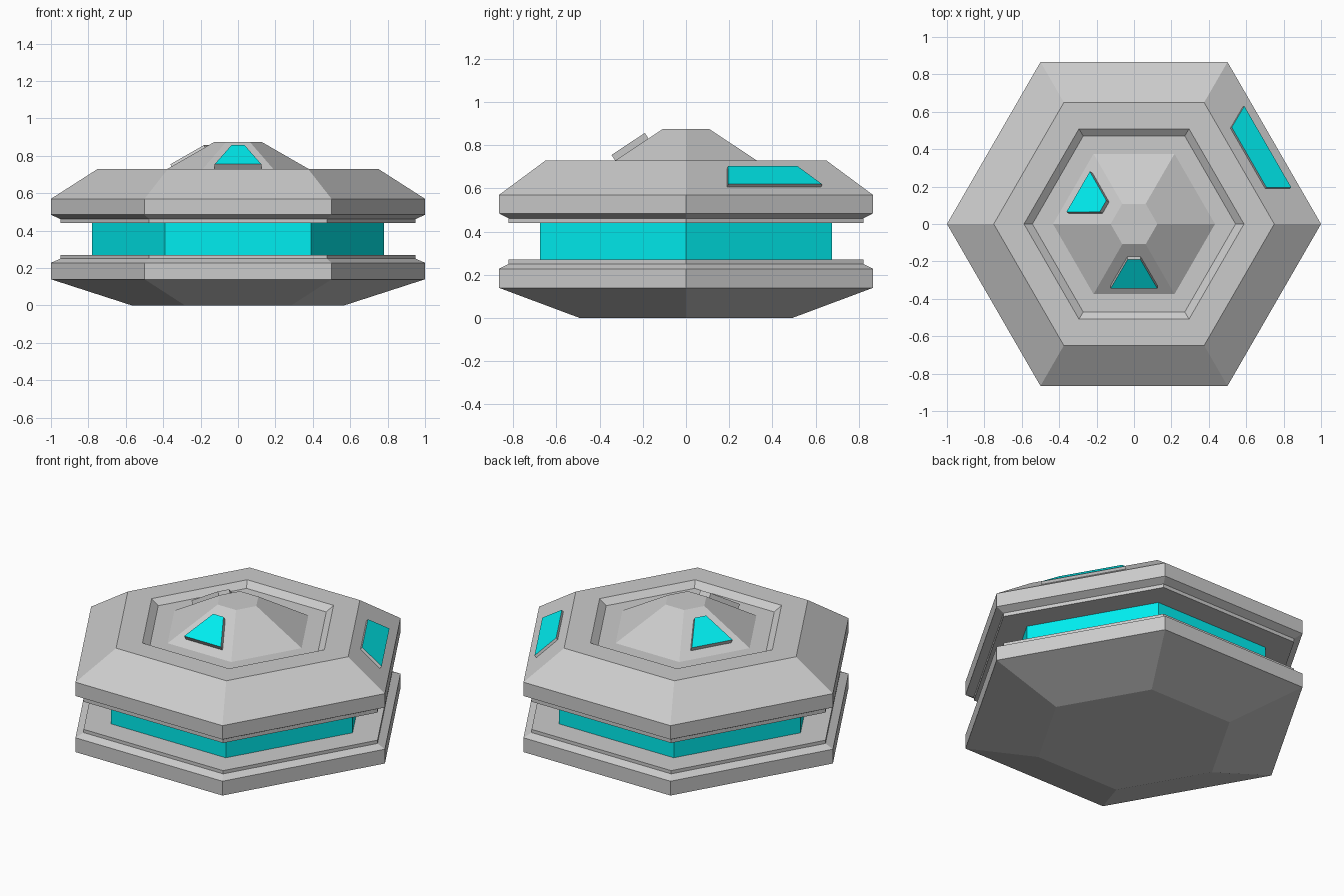
import bpy, bmesh
from math import sin, cos, pi, radians
from mathutils import Vector

if "Cube" in bpy.data.objects:
    bpy.data.objects.remove(bpy.data.objects["Cube"])

cyan = bpy.data.materials.new("cyan_glow")
cyan.diffuse_color = (0.0, 0.85, 0.87, 1)
cyan.use_nodes = True
cyan.node_tree.nodes["Principled BSDF"].inputs["Base Color"].default_value = cyan.diffuse_color


def finish(name, bm, mats=()):
    bmesh.ops.recalc_face_normals(bm, faces=bm.faces[:])
    me = bpy.data.meshes.new(name)
    bm.to_mesh(me)
    bm.free()
    for m in mats:
        me.materials.append(m)
    ob = bpy.data.objects.new(name, me)
    bpy.context.collection.objects.link(ob)
    return ob


def hex_lathe(name, profile, mats=()):
    """Six-sided solid from (corner radius, height) points, bottom to top."""
    bm = bmesh.new()
    rings = [[bm.verts.new((r * cos(k * pi / 3), r * sin(k * pi / 3), z))
              for k in range(6)] for r, z in profile]
    for a, b in zip(rings, rings[1:]):
        for k in range(6):
            n = (k + 1) % 6
            bm.faces.new((a[k], a[n], b[n], b[k]))
    bm.faces.new(rings[0][::-1])
    bm.faces.new(rings[-1])
    return finish(name, bm, mats)


def slope_panel(name, angle, low, high, thick):
    """Trapezoid plate on a sloped side; low/high = (distance, z, half width) of its lit face."""
    a = radians(angle)
    out, side = Vector((cos(a), sin(a), 0)), Vector((-sin(a), cos(a), 0))
    up = Vector((0, 0, 1))
    top = [out * d + up * z + side * w * s
           for d, z, w, s in ((*low, -1), (*low, 1), (*high, 1), (*high, -1))]
    normal = (out * (high[1] - low[1]) + up * (low[0] - high[0])).normalized()
    bm = bmesh.new()
    t = [bm.verts.new(p) for p in top]
    b = [bm.verts.new(p - normal * thick) for p in top]
    lit = bm.faces.new(t)
    lit.material_index = 1
    bm.faces.new(b[::-1])
    for k in range(4):
        n = (k + 1) % 4
        bm.faces.new((t[k], b[k], b[n], t[n]))
    grey = bpy.data.materials.get("panel_rim") or bpy.data.materials.new("panel_rim")
    return finish(name, bm, (grey, cyan))


# Lower hull with stepped lip
hex_lathe("lower_hull", [(0.567, 0), (1, 0.14), (1, 0.228), (0.95, 0.25), (0.95, 0.27)])

# Glowing middle band
hex_lathe("glow_core", [(0.78, 0.265), (0.78, 0.445)], (cyan,))

# Upper hull: lip, sloped roof, sunken groove and central dome
hex_lathe("upper_hull", [(0.95, 0.44), (0.95, 0.462), (1, 0.485), (1, 0.57), (0.75, 0.73),
                         (0.588, 0.73), (0.543, 0.698), (0.433, 0.698), (0.125, 0.875)])

# Dome windows on the front and back-left faces, larger window on the back-right roof
for name, ang in (("front_dome_window", -90), ("back_left_dome_window", 150)):
    slope_panel(name, ang, (0.345, 0.755, 0.125), (0.191, 0.857, 0.035), 0.036)
slope_panel("roof_window", 30, (0.826, 0.62, 0.251), (0.711, 0.703, 0.186), 0.024)
